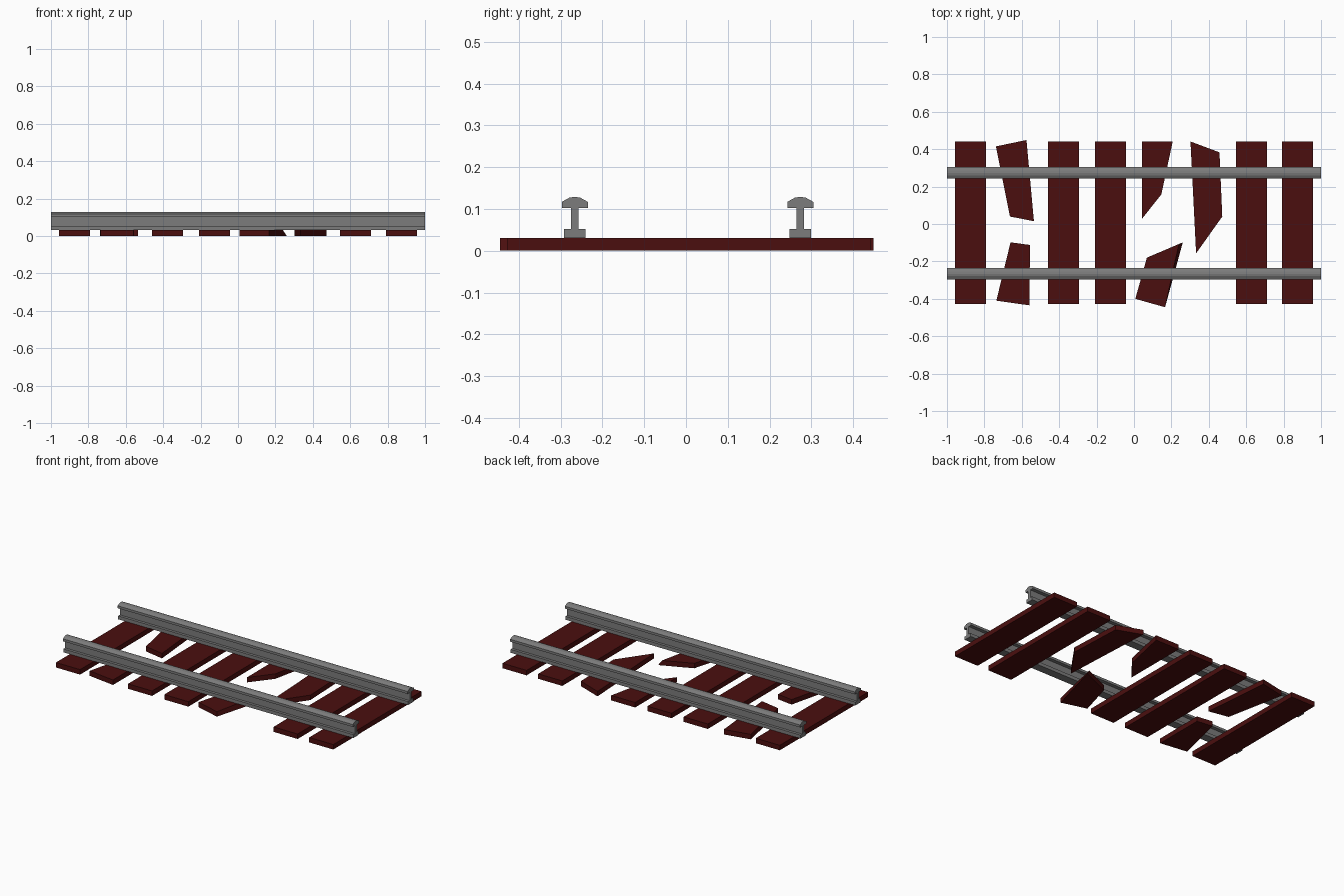
import bpy, bmesh

if "Cube" in bpy.data.objects:
    bpy.data.objects.remove(bpy.data.objects["Cube"])

TIE_H = 0.031


def material(name, rgb):
    m = bpy.data.materials.new(name)
    m.diffuse_color = (*rgb, 1)
    m.use_nodes = True
    m.node_tree.nodes["Principled BSDF"].inputs["Base Color"].default_value = m.diffuse_color
    return m


wood = material("dark_red_wood", (0.07, 0.0045, 0.0045))
steel = material("grey_steel", (0.2, 0.2, 0.2))


def loft(name, ring_a, ring_b, mat):
    """Solid between two matching rings of 3D points."""
    bm = bmesh.new()
    a = [bm.verts.new(p) for p in ring_a]
    b = [bm.verts.new(p) for p in ring_b]
    n = len(a)
    bm.faces.new(a[::-1])
    bm.faces.new(b)
    for i in range(n):
        j = (i + 1) % n
        bm.faces.new((a[i], a[j], b[j], b[i]))
    bmesh.ops.recalc_face_normals(bm, faces=bm.faces)
    me = bpy.data.meshes.new(name)
    bm.to_mesh(me)
    bm.free()
    me.materials.append(mat)
    ob = bpy.data.objects.new(name, me)
    bpy.context.collection.objects.link(ob)
    return ob


def plank(name, outline, top=None):
    loft(name, [(x, y, 0) for x, y in outline],
         [(x, y, TIE_H) for x, y in (top or outline)], wood)


# whole ties
for i, x in enumerate((-0.873, -0.376, -0.126, 0.628, 0.874)):
    l, r = x - 0.083, x + 0.083
    plank(f"tie_{i + 1}", [(l, -0.428), (r, -0.428), (r, 0.441), (l, 0.441)])

# broken tie pieces
plank("broken_tie_left_back", [(-0.738, 0.415), (-0.663, 0.04), (-0.535, 0.015), (-0.575, 0.449)])
plank("broken_tie_left_front", [(-0.736, -0.41), (-0.558, -0.435), (-0.557, -0.112), (-0.66, -0.098)])
plank("broken_tie_middle_back", [(0.042, 0.027), (0.146, 0.158), (0.207, 0.441), (0.042, 0.441)])
plank("broken_tie_middle_front",
      [(0.007, -0.4), (0.166, -0.445), (0.261, -0.098), (0.069, -0.18)],
      [(0.007, -0.4), (0.166, -0.445), (0.24, -0.107), (0.069, -0.18)])
plank("broken_tie_right", [(0.302, 0.441), (0.332, -0.157), (0.472, 0.04), (0.457, 0.383)])

# rails: half profile (offset, z) mirrored, then run along x
half = [(0.026, TIE_H), (0.026, 0.052), (0.009, 0.052), (0.009, 0.102),
        (0.031, 0.102), (0.031, 0.117), (0.013, 0.127)]
profile = half + [(0, 0.129)] + [(-y, z) for y, z in reversed(half)]
for name, y0 in (("front_rail", -0.266), ("back_rail", 0.2735)):
    loft(name, [(-1, y0 + y, z) for y, z in profile],
         [(1, y0 + y, z) for y, z in profile], steel)
